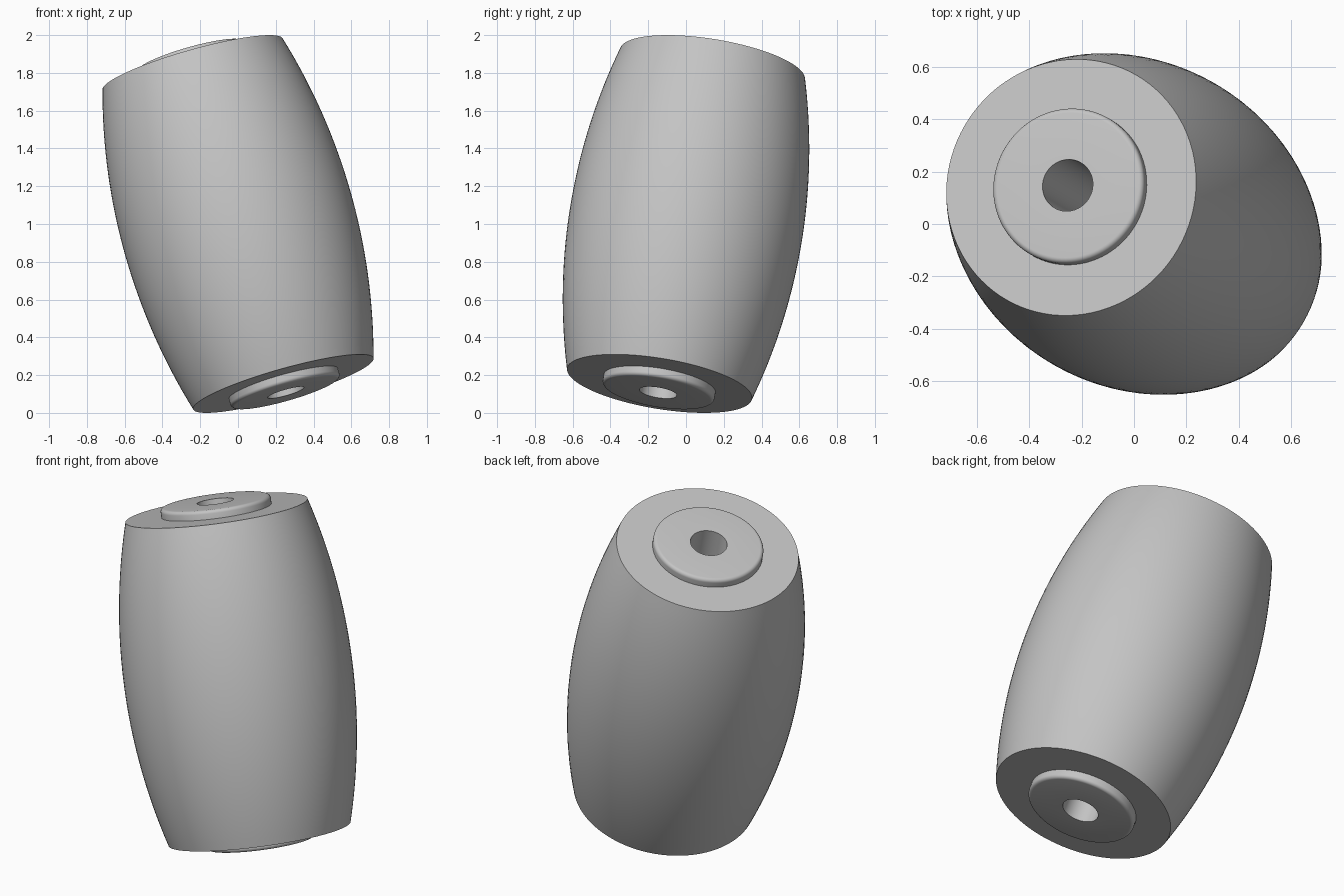
import bpy
import bmesh
import math
from mathutils import Vector

cube = bpy.data.objects.get("Cube")
if cube:
    bpy.data.objects.remove(cube, do_unlink=True)

SEGMENTS = 96
TOP = Vector((-0.24, 0.14, 0.845))    # centre of the upper end, from the middle
HALF = TOP.length
END_R, MID_R = 0.496, 0.62
HUB_R, HUB_H, FILLET, BORE_R = 0.30, 0.05, 0.02, 0.10

# One grey for the whole roller
grey = bpy.data.materials.new("plain grey")
grey.use_nodes = True
colour = (0.55, 0.55, 0.55, 1)
grey.diffuse_color = colour
grey.node_tree.nodes["Principled BSDF"].inputs["Base Color"].default_value = colour


def lathe(name, profile):
    """Spin a list of (radius, height) points about the tilted axis."""
    bm = bmesh.new()
    rings = []
    for r, h in profile:
        rings.append([bm.verts.new((r * math.cos(a), r * math.sin(a), h))
                      for a in (math.tau * i / SEGMENTS for i in range(SEGMENTS))])
    for low, high in zip(rings, rings[1:]):
        for i in range(SEGMENTS):
            j = (i + 1) % SEGMENTS
            bm.faces.new((low[i], low[j], high[j], high[i])).smooth = True
    mesh = bpy.data.meshes.new(name)
    bm.to_mesh(mesh)
    bm.free()
    mesh.set_sharp_from_angle(angle=math.radians(30))
    mesh.materials.append(grey)
    ob = bpy.data.objects.new(name, mesh)
    ob.rotation_mode = 'QUATERNION'
    ob.rotation_quaternion = Vector((0, 0, 1)).rotation_difference(TOP)
    ob.location = (0, 0, 1)
    bpy.context.collection.objects.link(ob)
    return ob


# Barrel body: circular-arc side with flat ring ends
bulge = MID_R - END_R
arc_r = (HALF ** 2 + bulge ** 2) / (2 * bulge)
steps = 40
side = []
for i in range(steps + 1):
    h = HALF * (2 * i / steps - 1)
    side.append((MID_R - arc_r + math.sqrt(arc_r ** 2 - h ** 2), h))
lathe("barrel_body", [(HUB_R, -HALF)] + side + [(HUB_R, HALF)])

# Raised hubs with rounded rims, one at each end
hub = [(HUB_R, HALF)]
for i in range(7):
    a = math.pi / 2 * i / 6
    hub.append((HUB_R - FILLET + FILLET * math.cos(a),
                HALF + HUB_H - FILLET + FILLET * math.sin(a)))
hub.append((BORE_R, HALF + HUB_H))
lathe("upper_hub", hub)
lathe("lower_hub", [(r, -h) for r, h in reversed(hub)])

# Through bore, facing inward
lathe("axle_bore", [(BORE_R, HALF + HUB_H), (BORE_R, -HALF - HUB_H)])
